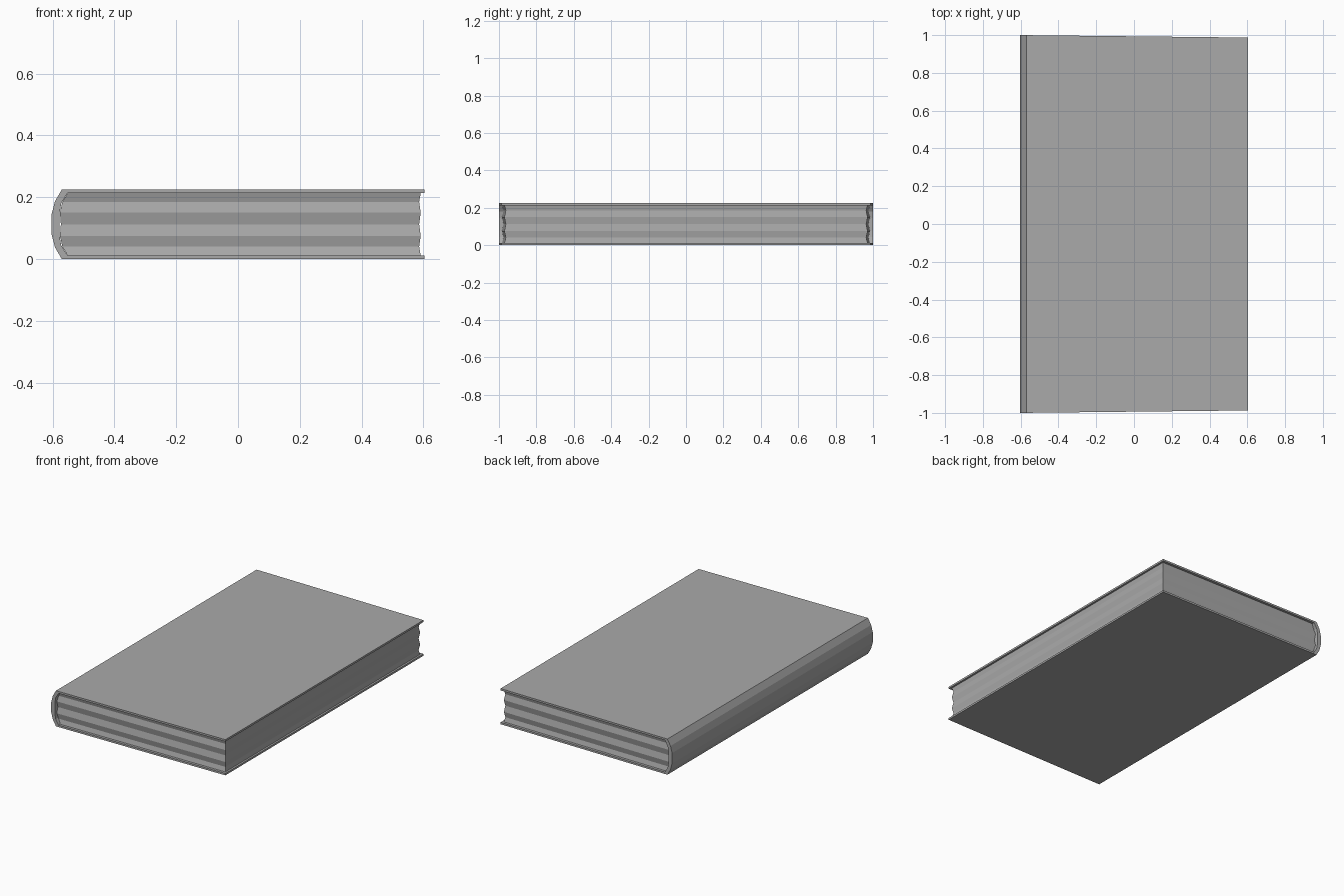
import bpy
import bmesh

cube = bpy.data.objects.get("Cube")
if cube:
    bpy.data.objects.remove(cube, do_unlink=True)

H = 0.225          # book thickness
BOARD = 0.012      # cover board thickness


def material(name, rgb):
    mat = bpy.data.materials.new(name)
    mat.use_nodes = True
    mat.diffuse_color = (*rgb, 1)
    mat.node_tree.nodes["Principled BSDF"].inputs["Base Color"].default_value = (*rgb, 1)
    return mat


def finish(name, bm, mat):
    bmesh.ops.recalc_face_normals(bm, faces=bm.faces)
    mesh = bpy.data.meshes.new(name)
    bm.to_mesh(mesh)
    bm.free()
    mesh.materials.append(mat)
    obj = bpy.data.objects.new(name, mesh)
    bpy.context.collection.objects.link(obj)
    return obj


def half_length(x):
    # The book tapers slightly towards the fore edge
    return 0.9935 - 0.0108 * x


grey = material("plain grey", (0.4, 0.4, 0.4))

# Cover: one wrapped profile, boards and rounded spine, extruded along y
outer = [(0.603, 0), (-0.57, 0), (-0.592, 0.038), (-0.603, 0.08)]
inner = [(0.603, BOARD), (-0.552, BOARD), (-0.572, 0.045), (-0.578, 0.08)]


def mirrored(half):
    return half + [(x, H - z) for x, z in reversed(half)]


out_path, in_path = mirrored(outer), mirrored(inner)
bm = bmesh.new()
rings = [[[bm.verts.new((x, side * half_length(x), z)) for x, z in path]
          for path in (out_path, in_path)] for side in (-1, 1)]
(front_out, front_in), (back_out, back_in) = rings
for i in range(len(out_path) - 1):
    for a, b in ((front_out, back_out), (back_in, front_in),
                 (front_in, front_out), (back_out, back_in)):
        bm.faces.new((a[i], a[i + 1], b[i + 1], b[i]))
for i in (0, -1):
    bm.faces.new((front_out[i], back_out[i], back_in[i], front_in[i]))
finish("cover", bm, grey)

# Page block: stacked outlines whose three open edges ripple in and out
levels = [(BOARD, 0, -0.551), (0.04, 1, -0.568), (0.075, 0, -0.576),
          (H / 2, 1, -0.573), (H - 0.075, 0, -0.576), (H - 0.04, 1, -0.568),
          (H - BOARD, 0, -0.551)]
bm = bmesh.new()
layers = []
for z, dent, spine_x in levels:
    fore_x = 0.591 - 0.005 * dent
    inset = 0.016 + 0.008 * dent
    layers.append([bm.verts.new((x, side * (half_length(x) - inset), z))
                   for x, side in ((spine_x, -1), (fore_x, -1), (fore_x, 1), (spine_x, 1))])
for low, high in zip(layers, layers[1:]):
    for i in range(4):
        j = (i + 1) % 4
        bm.faces.new((low[i], low[j], high[j], high[i]))
bm.faces.new(layers[0][::-1])
bm.faces.new(layers[-1])
finish("page_block", bm, grey)
